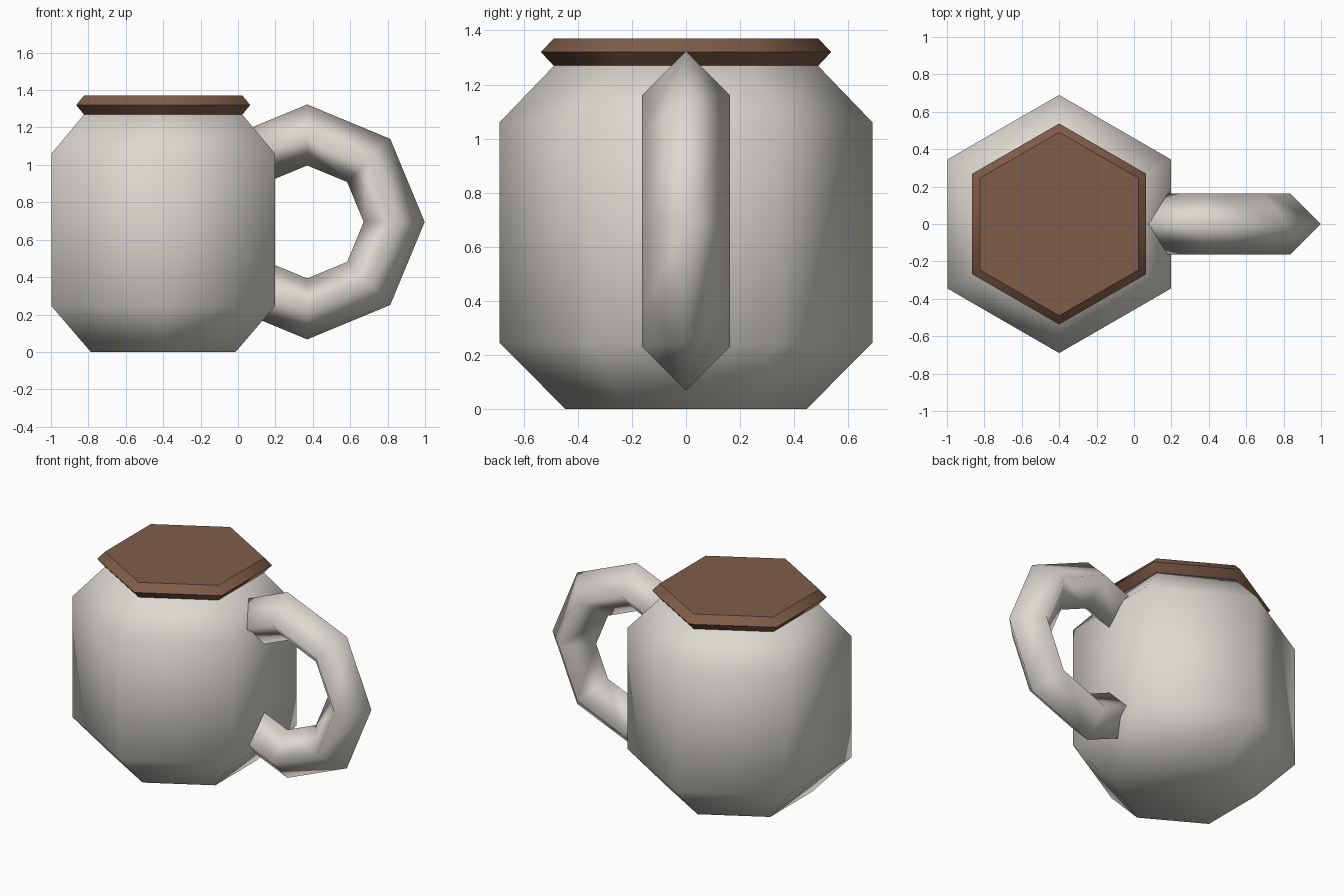
import bpy, bmesh, math

if "Cube" in bpy.data.objects:
    bpy.data.objects.remove(bpy.data.objects["Cube"])


def material(name, rgb):
    m = bpy.data.materials.new(name)
    m.diffuse_color = (*rgb, 1)
    m.use_nodes = True
    m.node_tree.nodes["Principled BSDF"].inputs["Base Color"].default_value = m.diffuse_color
    return m


def skin(name, rings, mat, caps):
    """Join successive closed rings of points into a surface."""
    bm = bmesh.new()
    loops = [[bm.verts.new(p) for p in ring] for ring in rings]
    for a, b in zip(loops, loops[1:]):
        for i in range(len(a)):
            j = (i + 1) % len(a)
            bm.faces.new((a[i], a[j], b[j], b[i]))
    if caps:
        bm.faces.new(loops[0][::-1])
        bm.faces.new(loops[-1])
    bmesh.ops.recalc_face_normals(bm, faces=bm.faces)
    for f in bm.faces:
        f.smooth = True
    me = bpy.data.meshes.new(name)
    bm.to_mesh(me)
    bm.free()
    me.materials.append(mat)
    ob = bpy.data.objects.new(name, me)
    bpy.context.collection.objects.link(ob)
    return ob


def hexagon(r, z):
    return [(-0.4 + r * math.cos(math.radians(30 + 60 * i)),
             r * math.sin(math.radians(30 + 60 * i)), z) for i in range(6)]


ceramic = material("warm white ceramic", (0.72, 0.69, 0.64))
brown = material("brown", (0.215, 0.11, 0.065))

# Hexagonal jar body
skin("body", [hexagon(r, z) for r, z in
              ((0.447, 0), (0.69, 0.245), (0.69, 1.06), (0.483, 1.275))], ceramic, True)

# Bevelled lid
lid = skin("lid", [hexagon(r, z) for r, z in
                   ((0.49, 1.27), (0.537, 1.32), (0.49, 1.37))], brown, True)
bpy.context.view_layer.objects.active = lid
lid.select_set(True)
bpy.ops.object.shade_smooth_by_angle(angle=math.radians(48))

# Diamond-section handle: octagonal arc whose ends sink into the body
rings = []
for k in range(-3, 4):
    a = math.radians(45 * k)
    rings.append([(0.37 + (0.465 + d) * math.cos(a), y, 0.695 + (0.465 + d) * math.sin(a))
                  for d, y in ((0.163, 0), (0, 0.163), (-0.163, 0), (0, -0.163))])
skin("handle", rings, ceramic, True)
